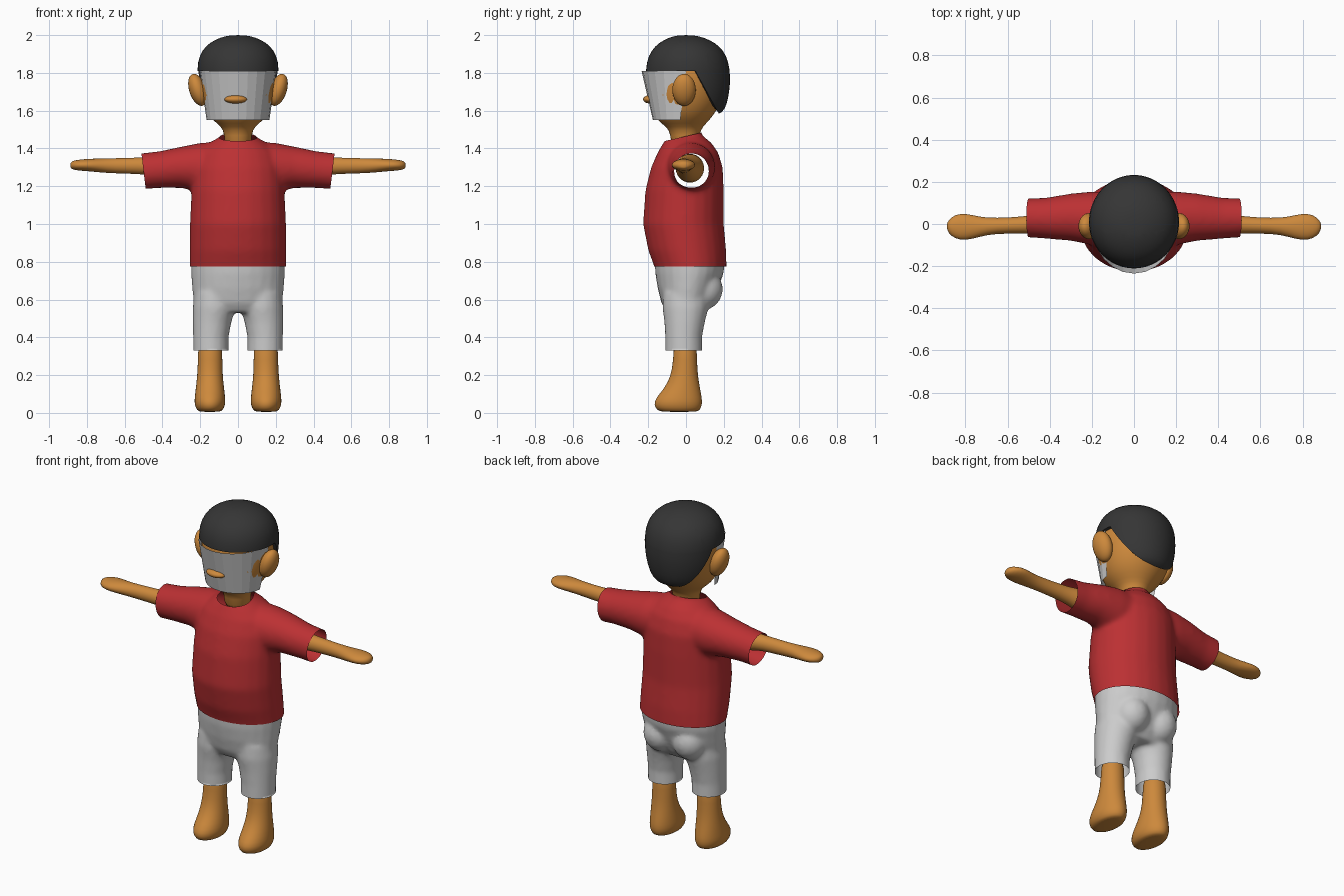
import bpy, bmesh
from math import sin, cos, pi, radians
from mathutils import Vector, Matrix

if "Cube" in bpy.data.objects:
    bpy.data.objects.remove(bpy.data.objects["Cube"])


def material(name, color):
    mat = bpy.data.materials.new(name)
    mat.use_nodes = True
    mat.diffuse_color = (*color, 1)
    mat.node_tree.nodes["Principled BSDF"].inputs["Base Color"].default_value = (*color, 1)
    return mat


SKIN = material("warm skin", (0.61, 0.25, 0.045))
RED = material("red cloth", (0.50, 0.03, 0.033))
GREY = material("light grey", (0.60, 0.60, 0.60))
HAIR = material("charcoal hair", (0.036, 0.036, 0.036))


def loft(bm, axis, rings, side=1, segments=24):
    """Skin rings of (position, low, high, low, high) along the z or x axis."""
    loops = []
    for pos, a0, a1, b0, b1 in rings:
        loop = []
        for i in range(segments):
            t = 2 * pi * i / segments
            a = (a0 + a1) / 2 + (a1 - a0) / 2 * cos(t)
            b = (b0 + b1) / 2 + (b1 - b0) / 2 * sin(t)
            co = (a * side, b, pos) if axis == "z" else (pos * side, a, b)
            loop.append(bm.verts.new(co))
        loops.append(loop)
    for low, high in zip(loops, loops[1:]):
        for i in range(segments):
            j = (i + 1) % segments
            bm.faces.new((low[i], low[j], high[j], high[i]))
    bm.faces.new(loops[0])
    bm.faces.new(loops[-1])


def ball(bm, center, radii, side=1):
    place = Matrix.Translation((center[0] * side, center[1], center[2]))
    bmesh.ops.create_uvsphere(bm, u_segments=24, v_segments=16, radius=1,
                              matrix=place @ Matrix.Diagonal((*radii, 1)))


def finish(bm, name, mat):
    bmesh.ops.recalc_face_normals(bm, faces=bm.faces)
    mesh = bpy.data.meshes.new(name)
    bm.to_mesh(mesh)
    bm.free()
    mesh.materials.append(mat)
    mesh.shade_smooth()
    obj = bpy.data.objects.new(name, mesh)
    bpy.context.collection.objects.link(obj)
    return obj


def subdivide(obj):
    obj.modifiers.new("Subdivision", "SUBSURF").levels = 1
    obj.modifiers["Subdivision"].render_levels = 1


def melt(obj, repeat=10):
    """Fuse overlapping volumes into one soft skin."""
    remesh = obj.modifiers.new("Fuse", "REMESH")
    remesh.mode = "VOXEL"
    remesh.voxel_size = 0.012
    remesh.use_smooth_shade = True
    soft = obj.modifiers.new("Soften", "SMOOTH")
    soft.factor = 0.5
    soft.iterations = repeat


def bake(obj):
    graph = bpy.context.evaluated_depsgraph_get()
    mesh = bpy.data.meshes.new_from_object(obj.evaluated_get(graph))
    mat = obj.data.materials[0]
    obj.modifiers.clear()
    obj.data = mesh
    mesh.materials.clear()
    mesh.materials.append(mat)
    mesh.shade_smooth()


def slice_open(obj, cuts, reject=None):
    """Cut along planes; drop what lies outside, or the faces a rule rejects."""
    bake(obj)
    bm = bmesh.new()
    bm.from_mesh(obj.data)
    for point, normal in cuts:
        bmesh.ops.bisect_plane(bm, geom=bm.verts[:] + bm.edges[:] + bm.faces[:],
                               plane_co=point, plane_no=normal, clear_outer=reject is None)
    if reject:
        gone = [f for f in bm.faces if reject(f.calc_center_median())]
        bmesh.ops.delete(bm, geom=gone, context="FACES")
    bm.to_mesh(obj.data)
    bm.free()


# Shirt: torso and sleeves fused, then opened at hem, cuffs and collar
bm = bmesh.new()
loft(bm, "z", [
    (0.70, -.255, .255, -.15, .215), (0.78, -.257, .257, -.17, .215),
    (0.86, -.257, .257, -.20, .213), (1.00, -.255, .255, -.228, .20),
    (1.18, -.247, .247, -.215, .20), (1.30, -.24, .24, -.185, .195),
    (1.38, -.21, .21, -.15, .17), (1.43, -.15, .15, -.12, .135),
    (1.47, -.085, .085, -.095, .085), (1.55, -.075, .075, -.085, .075)])
for side in (1, -1):
    loft(bm, "x", [
        (0.02, -.12, .15, 1.17, 1.44), (0.20, -.10, .155, 1.17, 1.43),
        (0.30, -.08, .145, 1.19, 1.41), (0.42, -.07, .125, 1.19, 1.385),
        (0.56, -.06, .12, 1.18, 1.37)], side)
shirt = finish(bm, "shirt", RED)
melt(shirt, 14)
slice_open(shirt, [
    ((0, 0, .775), (0, 0, -1)), ((0, 0, 1.465), (0, -.23, 1)),
    ((.50, 0, 1.28), (1, 0, -.12)), ((-.50, 0, 1.28), (-1, 0, -.12))])

# Shorts: hips, seat and two trouser legs fused, then opened at the ends
bm = bmesh.new()
loft(bm, "z", [
    (0.53, -.19, .19, -.10, .10), (0.58, -.235, .235, -.13, .135),
    (0.66, -.243, .243, -.15, .17), (0.74, -.249, .249, -.163, .20),
    (0.84, -.25, .25, -.167, .208)])
for side in (1, -1):
    loft(bm, "z", [
        (0.26, .05, .237, -.11, .085), (0.40, .05, .238, -.11, .085),
        (0.48, .035, .24, -.115, .10), (0.56, .01, .24, -.125, .12),
        (0.64, .02, .23, -.12, .12)], side)
    ball(bm, (.095, .09, .655), (.10, .105, .11), side)
shorts = finish(bm, "shorts", GREY)
melt(shorts, 8)
slice_open(shorts, [((0, 0, .33), (0, 0, -1)), ((0, 0, .80), (0, 0, 1))])

# Arms with mitten hands
for side, label in ((1, "left"), (-1, "right")):
    bm = bmesh.new()
    loft(bm, "x", [
        (0.20, -.06, .11, 1.21, 1.38), (0.34, -.055, .09, 1.22, 1.37),
        (0.44, -.047, .05, 1.255, 1.355), (0.52, -.046, .035, 1.265, 1.352),
        (0.66, -.045, .028, 1.268, 1.348), (0.73, -.06, .033, 1.273, 1.347),
        (0.80, -.08, .052, 1.28, 1.345), (0.85, -.07, .045, 1.283, 1.34),
        (0.88, -.045, .02, 1.29, 1.333), (0.888, -.02, .0, 1.30, 1.32)], side)
    subdivide(finish(bm, label + "_arm", SKIN))

    # Legs with rounded feet
    bm = bmesh.new()
    loft(bm, "z", [
        (0.005, .10, .20, -.12, .05), (0.012, .08, .217, -.155, .075),
        (0.045, .066, .232, -.172, .087), (0.08, .067, .23, -.16, .085),
        (0.13, .073, .224, -.115, .075), (0.19, .08, .217, -.083, .064),
        (0.27, .083, .212, -.067, .058), (0.42, .083, .212, -.065, .058)], side)
    subdivide(finish(bm, label + "_leg", SKIN))

    # Ears
    bm = bmesh.new()
    ball(bm, (0, 0, 0), (.045, .062, .088))
    bmesh.ops.rotate(bm, verts=bm.verts, matrix=Matrix.Rotation(radians(18 * side), 3, "Y"))
    bmesh.ops.translate(bm, verts=bm.verts, vec=(.213 * side, -.01, 1.71))
    finish(bm, label + "_ear", SKIN)

# Head and neck
bm = bmesh.new()
loft(bm, "z", [
    (1.38, -.075, .075, -.08, .075), (1.48, -.07, .07, -.08, .07),
    (1.515, -.09, .09, -.105, .09), (1.55, -.135, .135, -.155, .125),
    (1.60, -.172, .172, -.185, .165), (1.68, -.197, .197, -.20, .20),
    (1.78, -.203, .203, -.203, .21), (1.86, -.19, .19, -.19, .195),
    (1.92, -.15, .15, -.14, .15), (1.96, -.08, .08, -.08, .09)])
subdivide(finish(bm, "head", SKIN))

# Nose poking through the shield
bm = bmesh.new()
ball(bm, (-.012, -.19, 1.66), (.06, .037, .022))
finish(bm, "nose", SKIN)

# Hair: cap with a straight fringe that drops down behind the ears
bm = bmesh.new()
loft(bm, "z", [
    (1.575, -.13, .13, -.12, .16), (1.59, -.16, .16, -.15, .195),
    (1.63, -.187, .187, -.19, .218), (1.70, -.208, .208, -.205, .232),
    (1.78, -.217, .217, -.216, .238), (1.86, -.217, .217, -.212, .228),
    (1.92, -.192, .192, -.185, .20), (1.96, -.152, .152, -.145, .155),
    (1.988, -.095, .095, -.09, .095), (2.0, -.04, .04, -.04, .04)])
hair = finish(bm, "hair", HAIR)
subdivide(hair)
slope = Vector((0, 1, .55))
corner = Vector((0, .11, 1.70))
slice_open(hair, [((0, 0, 1.81), (0, 0, 1)), (corner, slope), (corner, (0, 1, 0))],
           lambda c: c.z < 1.81 and (c.y < .11 or (c - corner).dot(slope) < 0)
           and not (c.z > 1.70 and (c - corner).dot(slope) > 0))
shell = hair.modifiers.new("Thickness", "SOLIDIFY")
shell.thickness = 0.025
shell.offset = -1
bake(hair)

# Face shield: faceted tapering half band
bm = bmesh.new()
facets = 12
rows = []
for z, rx, ry, back in ((1.55, .166, .175, -.03), (1.81, .203, .235, 0)):
    rows.append([bm.verts.new((rx * cos(pi * i / facets), back - (ry + back) * sin(pi * i / facets), z))
                 for i in range(facets + 1)])
for i in range(facets):
    bm.faces.new((rows[0][i + 1], rows[0][i], rows[1][i], rows[1][i + 1]))
shield = finish(bm, "face_shield", GREY)
shield.data.shade_flat()

# Keep hems and cut edges crisp
for obj in (hair,):
    obj.select_set(True)
    bpy.context.view_layer.objects.active = obj
    bpy.ops.object.shade_smooth_by_angle(angle=radians(50))
    obj.select_set(False)
